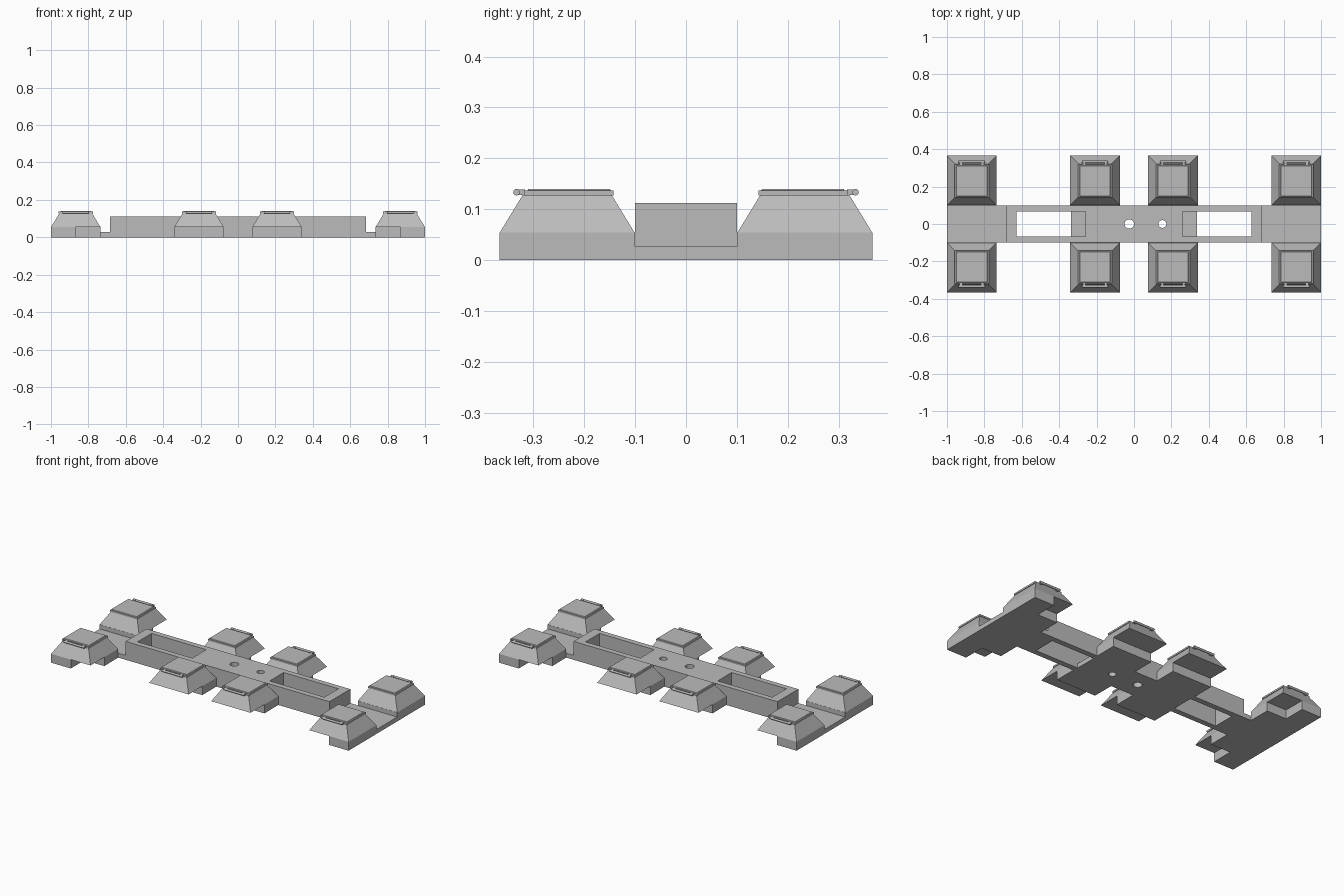
import bpy, bmesh, math
from mathutils import Matrix

if "Cube" in bpy.data.objects:
    bpy.data.objects.remove(bpy.data.objects["Cube"], do_unlink=True)

grey = bpy.data.materials.new("plain_grey")
grey.use_nodes = True
colour = (0.5, 0.5, 0.5, 1)
grey.diffuse_color = colour
grey.node_tree.nodes["Principled BSDF"].inputs["Base Color"].default_value = colour


def finish(name, bm):
    bmesh.ops.recalc_face_normals(bm, faces=bm.faces)
    mesh = bpy.data.meshes.new(name)
    bm.to_mesh(mesh)
    bm.free()
    mesh.materials.append(grey)
    ob = bpy.data.objects.new(name, mesh)
    bpy.context.collection.objects.link(ob)
    return ob


def box(name, x, y, z, taper=1.0):
    """Box between sorted (low, high) pairs; taper scales the top face."""
    x, y = sorted(x), sorted(y)
    bm = bmesh.new()
    bmesh.ops.create_cube(bm, size=1)
    for v in bm.verts:
        k = taper if v.co.z > 0 else 1
        v.co = [sum(r) / 2 + c * (r[1] - r[0]) * f
                for r, c, f in zip((x, y, z), v.co, (k, k, 1))]
    return finish(name, bm)


def cylinder(name, centre, radius, length, sides, axis="Z"):
    bm = bmesh.new()
    turn = Matrix.Rotation(math.pi / 2, 4, "Y") if axis == "X" else Matrix()
    bmesh.ops.create_cone(bm, cap_ends=True, segments=sides, radius1=radius,
                          radius2=radius, depth=length,
                          matrix=Matrix.Translation(centre) @ turn)
    return finish(name, bm)


def cut(target, cutter):
    cutter.hide_render = True
    mod = target.modifiers.new("cut", "BOOLEAN")
    mod.operation = "DIFFERENCE"
    mod.solver = "EXACT"
    mod.object = cutter
    bpy.context.view_layer.objects.active = target
    bpy.ops.object.modifier_apply(modifier=mod.name)
    bpy.data.objects.remove(cutter, do_unlink=True)


# Central beam with two long pockets, open below beyond the middle plate
PLATE, PAD_Z = 0.027, 0.054
beam = box("central_beam", (-0.685, 0.685), (-0.1, 0.1), (0, 0.112))
for s in (-1, 1):
    cut(beam, box("pocket_cutter", (s * 0.26, s * 0.628), (-0.067, 0.067), (PLATE, 0.2)))
    cut(beam, box("slot_cutter", (s * 0.338, s * 0.628), (-0.067, 0.067), (-0.1, 0.1)))
for x, r in ((-0.025, 0.025), (0.152, 0.021)):
    cut(beam, cylinder("bolt_hole_cutter", (x, 0, 0.05), r, 0.4, 24))

# Low plates at both ends
for s in (-1, 1):
    box("end_plate", (s * 0.685, s), (-0.1, 0.1), (0, PLATE))


def pad(cx, sy):
    """Tapered pad with a lid on top and a hinge on the outer edge."""
    h, cy = 0.1325, sy * 0.2335
    box("pad_base", (cx - h, cx + h), (cy - h, cy + h), (PAD_Z, 0.128), 0.66)
    box("pad_lid", (cx - 0.092, cx + 0.092), (sy * 0.142, sy * 0.318), (0.127, 0.137))
    box("lid_panel", (cx - 0.084, cx + 0.084), (sy * 0.147, sy * 0.312), (0.137, 0.140), 0.97)
    cylinder("hinge_rod", (cx, sy * 0.333, 0.1335), 0.0065, 0.14, 12, "X")
    for s in (-1, 1):
        box("hinge_arm", (cx + s * 0.05, cx + s * 0.065),
            (sy * 0.316, sy * 0.333), (0.128, 0.139))
    # Inner half of the support under the pad
    box("pad_support", (cx - h, cx + h), (sy * 0.1, sy * 0.234), (0, PAD_Z))


for sy in (-1, 1):
    for sx in (-1, 1):
        pad(sx * 0.2085, sy)
        pad(sx * 0.8675, sy)
        # Outer leg of the L-shaped end support
        box("corner_support", (sx * 0.868, sx), (sy * 0.234, sy * 0.366), (0, PAD_Z))
